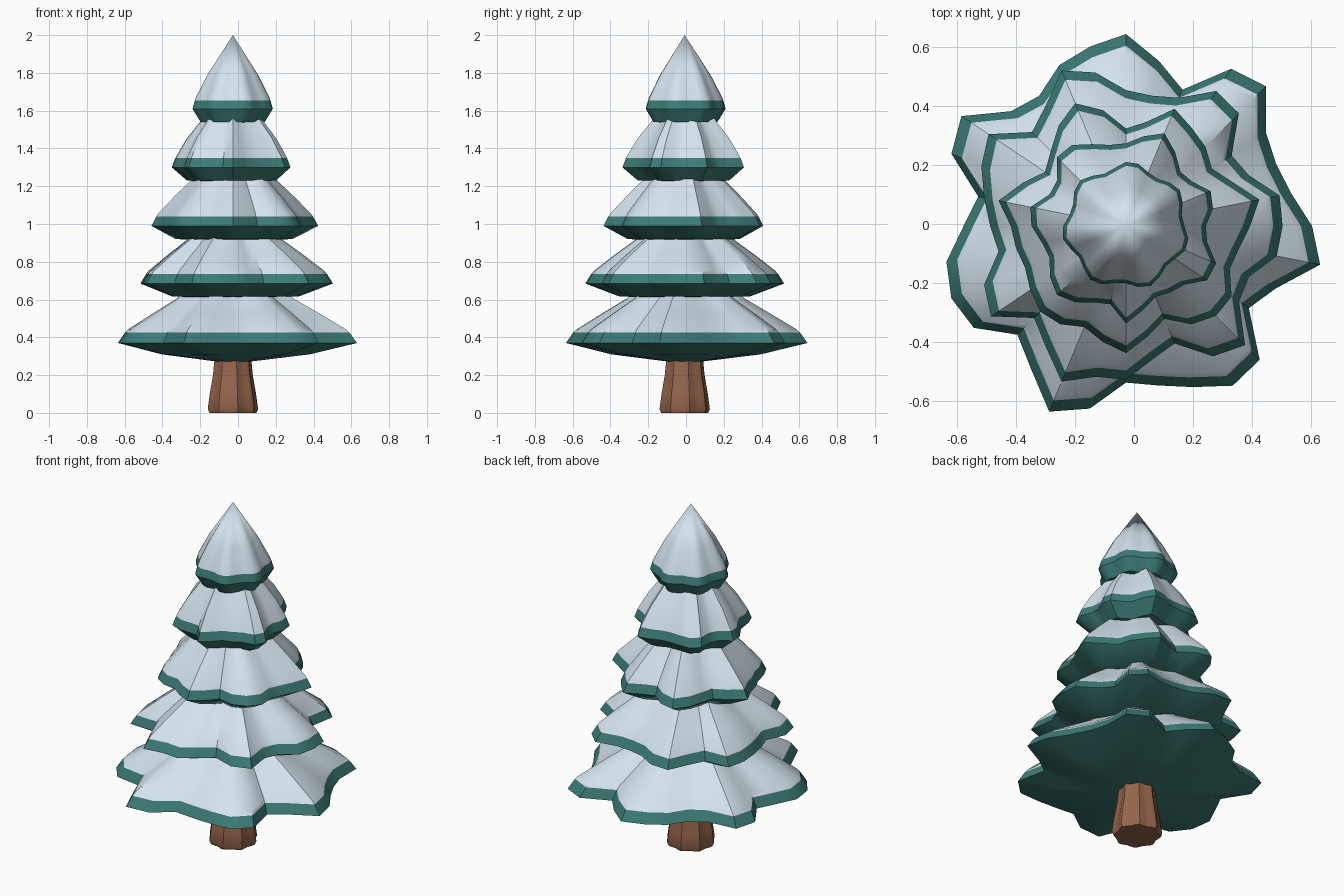
import bpy, bmesh, math

if "Cube" in bpy.data.objects:
    bpy.data.objects.remove(bpy.data.objects["Cube"])

N = 32                      # sides of every ring
CX, CY = -0.027, -0.007     # tree axis


def material(name, rgb):
    m = bpy.data.materials.new(name)
    m.diffuse_color = (*rgb, 1)
    m.use_nodes = True
    m.node_tree.nodes["Principled BSDF"].inputs["Base Color"].default_value = m.diffuse_color
    return m


SNOW = material("snow", (0.66, 0.77, 0.85))
GREEN = material("needles", (0.045, 0.20, 0.18))
BROWN = material("bark", (0.30, 0.13, 0.07))


def lathe(name, outline, profile, mat, cap_start=False, angle=40):
    """Stack scaled copies of a lobed outline along a (scale, z) profile."""
    bm = bmesh.new()
    rings = []
    for s, z in profile:
        if s == 0:
            rings.append([bm.verts.new((CX, CY, z))])
            continue
        rings.append([bm.verts.new((CX + s * r * math.cos(math.tau * i / N),
                                    CY + s * r * math.sin(math.tau * i / N), z))
                      for i, r in enumerate(outline)])
    for a, b in zip(rings, rings[1:]):
        for i in range(N):
            j = (i + 1) % N
            if len(b) == 1:
                bm.faces.new((a[i], a[j], b[0]))
            else:
                bm.faces.new((a[i], a[j], b[j], b[i]))
    if cap_start:
        bm.faces.new(rings[0][::-1])
    me = bpy.data.meshes.new(name)
    bm.to_mesh(me)
    bm.free()
    me.materials.append(mat)
    ob = bpy.data.objects.new(name, me)
    bpy.context.collection.objects.link(ob)
    bpy.ops.object.select_all(action='DESELECT')
    ob.select_set(True)
    bpy.context.view_layer.objects.active = ob
    bpy.ops.object.shade_smooth_by_angle(angle=math.radians(angle))


def lobed(radius, depth, lobes, phase):
    return [radius + depth * math.cos(lobes * (math.tau * i / N - math.radians(phase)))
            for i in range(N)]


def tier(k, outline, under, z_rim, z_snow, top):
    # green skirt: underside, rim and lip
    lathe(f"branch_tier_{k}", outline, under + [(1, z_rim), (0.94, z_snow)],
          GREEN, cap_start=True)
    # snow blanket above the lip
    lathe(f"snow_tier_{k}", outline, [(0.94, z_snow), (0.91, z_snow + 0.018)] + top, SNOW)


def cm(*v):
    return [x / 100 for x in v]


# irregular seven-lobed outlines, radii in hundredths
low = cm(63, 57, 55, 57, 67, 64, 50, 57, 65, 62, 59, 53, 55, 67, 64, 51,
         55, 62, 64, 62, 52, 58, 68, 63, 53, 55, 59, 65, 64, 50, 55, 67)
second = cm(53, 53, 45, 43, 54, 55, 47, 45, 46, 53, 57, 49, 45, 56, 53, 49,
            46, 44, 52, 55, 44, 49, 57, 52, 52, 46, 43, 53, 57, 46, 45, 52)
middle = cm(42, 46, 39, 35, 38, 40, 43, 36, 33, 40, 45, 41, 36, 33, 38, 44,
            39, 38, 37, 39, 41, 40, 37, 40, 43, 38, 34, 40, 43, 43, 38, 39)
fourth = cm(27, 30, 31, 27, 26, 30, 34, 31, 28, 28, 30, 33, 33, 28, 28, 33,
            32, 29, 28, 31, 33, 31, 28, 27, 33, 29, 26, 27, 28, 33, 33, 28)
crown = lobed(0.205, 0.014, 7, 34)

# foliage tiers, bottom to top
tier(1, low, [(0.12, 0.27), (0.62, 0.31)], 0.37, 0.425,
     [(0.70, 0.525), (0.49, 0.605), (0.40, 0.66)])
tier(2, second, [(0.35, 0.61), (0.66, 0.617)], 0.685, 0.735,
     [(0.71, 0.835), (0.50, 0.915), (0.40, 0.97)])
tier(3, middle, [(0.35, 0.915), (0.70, 0.92)], 0.99, 1.04,
     [(0.73, 1.14), (0.52, 1.23), (0.42, 1.28)])
tier(4, fourth, [(0.40, 1.225), (0.75, 1.23)], 1.30, 1.35,
     [(0.76, 1.45), (0.54, 1.54), (0.44, 1.59)])
tier(5, crown, [(0.50, 1.537), (0.80, 1.54)], 1.61, 1.655,
     [(0.63, 1.79), (0, 2.0)])

# grooved trunk, flared at the foot
lathe("trunk", lobed(0.128, 0.008, 8, 10),
      [(0.93, 0), (1, 0.02), (0.92, 0.10), (0.79, 0.20), (0.72, 0.30)],
      BROWN, cap_start=True)
